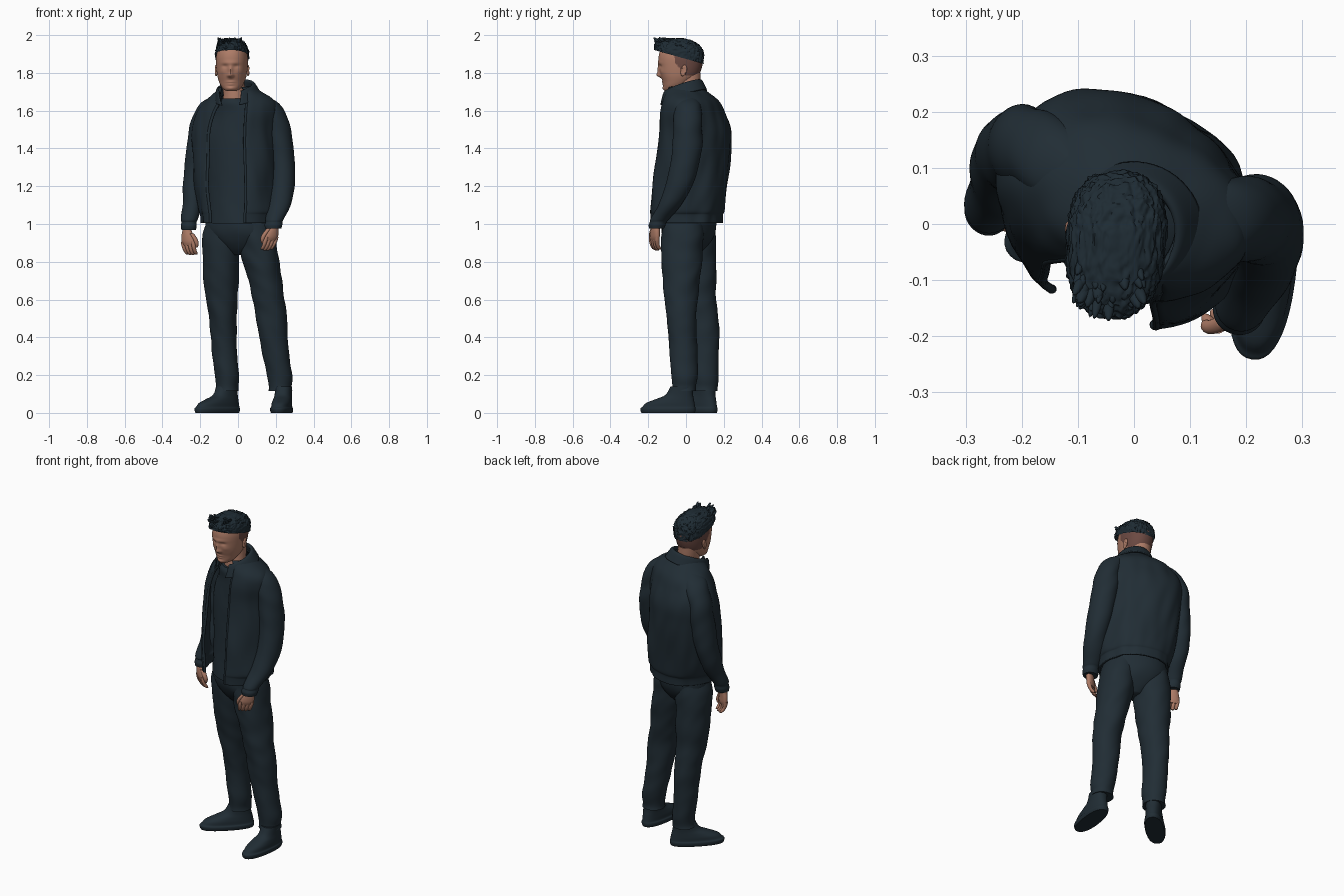
import bpy, bmesh, math, random
from mathutils import Vector, noise

if "Cube" in bpy.data.objects:
    bpy.data.objects.remove(bpy.data.objects["Cube"])

random.seed(4)
BODY = -25  # the body is turned, degrees about z


def material(name, rgb):
    m = bpy.data.materials.new(name)
    m.diffuse_color = (*rgb, 1)
    m.use_nodes = True
    m.node_tree.nodes["Principled BSDF"].inputs["Base Color"].default_value = m.diffuse_color
    return m


CLOTH = material("dark slate cloth", (0.015, 0.026, 0.035))
HAIR = material("dark hair", (0.013, 0.024, 0.033))
SKIN = material("skin", (0.42, 0.2, 0.135))
STUBBLE = material("short cropped hair", (0.15, 0.068, 0.055))


def finish(name, bm, mats, recalc=True):
    if recalc:
        bmesh.ops.recalc_face_normals(bm, faces=bm.faces[:])
    me = bpy.data.meshes.new(name)
    bm.to_mesh(me)
    bm.free()
    ob = bpy.data.objects.new(name, me)
    bpy.context.collection.objects.link(ob)
    for m in mats:
        me.materials.append(m)
    return ob


def smooth_rings(rings, steps):
    """Catmull-Rom interpolation between the given rings."""
    out = []
    for i in range(len(rings) - 1):
        p = [rings[max(0, min(len(rings) - 1, i + k))] for k in (-1, 0, 1, 2)]
        for s in range(steps):
            t = s / steps
            out.append([0.5 * (2 * b + (c - a) * t + (2 * a - 5 * b + 4 * c - d) * t * t
                               + (3 * b - a - 3 * c + d) * t ** 3) for a, b, c, d in zip(*p)])
    return out + [list(rings[-1])]


def loft(name, rings, mat, rot=0, n=40, steps=6, power=1.0, folds=0.0, freq=(9, 9, 11),
         shape=None, tilt=0.0, rule=None, thick=0.0):
    """Skin level rings (x, y, z, rx, ry[, left gap, right gap]) turned by rot."""
    bm = bmesh.new()
    ca, sa = math.cos(math.radians(rot)), math.sin(math.radians(rot))
    is_open = len(rings[0]) > 5
    grid = []
    for r in smooth_rings(rings, steps):
        x, y, z, rx, ry = r[:5]
        row = []
        for j in range(n):
            if is_open:
                f = math.radians(r[6] + (360 - r[5] - r[6]) * j / (n - 1))
            else:
                f = math.tau * j / n
            s, c = math.sin(f), -math.cos(f)
            u = rx * math.copysign(abs(s) ** power, s)
            v = ry * math.copysign(abs(c) ** power, c)
            w = z + tilt * v
            if folds:
                k = 1 + folds * noise.noise(Vector(((x + u) * freq[0], (y + v) * freq[1], w * freq[2] + u * 9)))
                u, v = u * k, v * k
            if shape:
                u, v, w = shape(u, v, w)
            row.append(bm.verts.new((x + u * ca - v * sa, y + u * sa + v * ca, w)))
        grid.append(row)
    for a, b in zip(grid, grid[1:]):
        for j in range(n - 1 if is_open else n):
            k = (j + 1) % n
            bm.faces.new((a[j], a[k], b[k], b[j]))
    if not is_open:
        bm.faces.new(grid[0][::-1])
        bm.faces.new(grid[-1])
    if rule:
        for f in bm.faces:
            f.material_index = rule(f.calc_center_median())
    ob = finish(name, bm, mat if isinstance(mat, list) else [mat], not is_open)
    if thick:
        m = ob.modifiers.new("thickness", 'SOLIDIFY')
        m.thickness, m.offset = thick, 0
    return ob


# trousers
loft("trouser_hips", [(.01, .01, .835, .05, .05), (.01, .01, .87, .11, .085), (.005, .012, .92, .165, .118),
                      (0, .015, .98, .18, .135), (0, .02, 1.08, .17, .135)], CLOTH, BODY, folds=.03)
loft("trouser_leg_right", [(-.058, .1, .115, .064, .068), (-.058, .1, .14, .06, .067), (-.06, .1, .2, .064, .071),
                           (-.073, .1, .35, .067, .077), (-.08, .085, .5, .074, .085), (-.087, .065, .65, .088, .095),
                           (-.09, .05, .82, .099, .106), (-.085, .045, .95, .098, .112), (-.07, .04, 1.06, .08, .1)],
     CLOTH, n=48, steps=10, folds=.09)
loft("trouser_leg_left", [(.225, -.01, .115, .066, .066), (.224, -.01, .14, .062, .064), (.22, -.01, .2, .067, .068),
                          (.195, -.015, .35, .074, .074), (.178, -.025, .5, .08, .08), (.153, -.025, .65, .086, .092),
                          (.118, -.022, .82, .099, .108), (.1, -.02, .95, .096, .112), (.08, -.01, 1.06, .08, .1)],
     CLOTH, n=48, steps=10, folds=.09)


# shoes: (shift towards heel, height, half width, half length) per ring
def shoe(name, cx, cy, rot, size):
    dx, dy = -math.sin(math.radians(rot)), math.cos(math.radians(rot))
    prof = [(0, 0, .052, .97), (0, .012, .056, 1), (0, .024, .056, 1), (.004, .032, .051, .96),
            (.012, .052, .05, .88), (.035, .072, .047, .70), (.06, .095, .044, .50), (.072, .14, .044, .40)]
    loft(name, [(cx + dx * s, cy + dy * s, z, w, l * size) for s, z, w, l in prof],
         CLOTH, rot, steps=4, power=.85)


shoe("shoe_right", -.11, .05, -46, .153)
shoe("shoe_left", .231, -.095, -8, .147)

# shirt and open jacket
loft("shirt", [(0, 0, 1.0, .165, .135), (0, .02, 1.2, .17, .138), (-.01, .035, 1.45, .175, .135),
               (0, .02, 1.58, .15, .11), (-.01, 0, 1.64, .1, .09), (-.015, -.005, 1.664, .072, .073)],
     CLOTH, BODY, folds=.03)
jacket = loft("jacket_body", [
    (0, 0, 1.005, .19, .184, 25, 35), (0, 0, 1.05, .192, .186, 25, 35), (0, .006, 1.08, .203, .19, 24, 35),
    (-.01, .022, 1.2, .212, .187, 22, 36), (-.02, .043, 1.4, .225, .174, 18, 34), (-.02, .05, 1.5, .228, .166, 17, 33),
    (-.005, .036, 1.59, .214, .146, 18, 30), (.01, .025, 1.65, .183, .124, 19, 29),
    (.002, .005, 1.695, .122, .098, 32, 40), (-.012, -.005, 1.722, .088, .083, 40, 45)],
    CLOTH, BODY, n=72, steps=7, power=.95, folds=.06, freq=(14, 14, 5), thick=.012)

# rolled front edges of the jacket
for side, col in (("left", 0), ("right", 71)):
    cu = bpy.data.curves.new("jacket_edge_" + side, 'CURVE')
    cu.dimensions, cu.bevel_depth, cu.use_fill_caps = '3D', .008, True
    pts = [jacket.data.vertices[i].co for i in range(col, 72 * 50, 72)]
    sp = cu.splines.new('POLY')
    sp.points.add(len(pts) - 1)
    for p, co in zip(sp.points, pts):
        p.co = (*co, 1)
    cu.materials.append(CLOTH)
    bpy.context.collection.objects.link(bpy.data.objects.new(cu.name, cu))

loft("collar", [(0, -.005, 1.675, .1, .092, 38, 42), (-.014, -.018, 1.722, .09, .094, 42, 46),
                (-.012, -.018, 1.72, .1, .104, 36, 42), (0, -.012, 1.668, .12, .12, 20, 28)],
     CLOTH, BODY, n=48, tilt=.36, thick=.008)

# sleeves with cuffs
loft("sleeve_right", [(-.262, .022, .968, .040, .040), (-.26, .025, .99, .044, .045), (-.258, .03, 1.01, .042, .043),
                      (-.255, .035, 1.03, .047, .05), (-.24, .075, 1.12, .054, .06), (-.225, .116, 1.25, .06, .07),
                      (-.21, .13, 1.38, .063, .075), (-.193, .135, 1.5, .066, .077), (-.168, .128, 1.58, .066, .075),
                      (-.135, .105, 1.64, .06, .062), (-.105, .085, 1.675, .03, .035)],
     CLOTH, n=40, steps=7, folds=.1)
loft("sleeve_left", [(.186, -.155, .975, .043, .040), (.187, -.152, .995, .048, .045), (.19, -.146, 1.012, .046, .044),
                     (.195, -.136, 1.03, .051, .05), (.225, -.075, 1.12, .062, .064), (.237, -.022, 1.25, .068, .074),
                     (.228, .005, 1.38, .069, .077), (.21, .01, 1.5, .07, .078), (.187, .01, 1.58, .068, .075),
                     (.155, .01, 1.64, .06, .065), (.12, .01, 1.678, .03, .035)],
     CLOTH, n=40, steps=7, folds=.1)


# hands: u across the palm, v towards the palm side, h down from the wrist
def hand(side, wrist, rot, t, lean):
    ca, sa = math.cos(math.radians(rot)), math.sin(math.radians(rot))

    def ring(u, v, h, rx, ry):
        return (wrist[0] + u * ca - v * sa + lean[0] * h, wrist[1] + u * sa + v * ca + lean[1] * h,
                wrist[2] - h, rx, ry)

    def part(name, pts):
        loft(name + "_" + side, [ring(*p) for p in pts][::-1], SKIN, rot, n=16, steps=4)

    part("palm", [(0, 0, -.03, .024, .02), (0, 0, 0, .026, .02), (0, 0, .03, .036, .02),
                  (0, .002, .06, .041, .019), (0, .004, .08, .038, .013)])
    for i in range(4):
        u, d = -.031 + .0205 * i, .004 * (i in (1, 2))
        part("finger_%d" % i, [(u, 0, .06, .011, .013), (u, .002, .08, .0115, .012), (u * .95, .008, .1 + d, .0105, .011),
                               (u * .9, .02, .118 + d, .0095, .011), (u * .9, .026, .126 + d, .005, .006)])
    part("thumb", [(t * .026, 0, .015, .012, .014), (t * .042, .004, .045, .013, .013),
                   (t * .045, .01, .07, .011, .012), (t * .04, .014, .09, .005, .006)])


hand("right", (-.27, .022, .965), -30, 1, (.1, -.12))
hand("left", (.188, -.16, .99), 30, -1, (-.2, -.12))

# neck and sculpted head
loft("neck", [(-.015, .005, 1.6, .075, .07), (-.018, .0, 1.68, .06, .062), (-.025, .01, 1.74, .06, .066),
              (-.03, .012, 1.80, .06, .066)], SKIN)
# face bumps: x, z, width, height, depth
FACE = [(0, 1.788, .013, .013, .019), (0, 1.815, .011, .022, .012), (0, 1.853, .045, .011, .005),
        (0, 1.752, .022, .006, .005), (0, 1.739, .018, .005, .005), (0, 1.718, .022, .011, .009)]
for s in (-1, 1):
    FACE += [(s * .031, 1.836, .015, .009, -.007), (s * .012, 1.785, .007, .007, .005),
             (s * .045, 1.806, .016, .014, .003)]


def face(u, v, z):
    if v < -.02:
        v -= sum(d * math.exp(-((u - x) / a) ** 2 - ((z - h) / b) ** 2) for x, h, a, b, d in FACE)
    return u, v, z


def head_colour(c):
    return 1 if c.y > -.06 and 1.785 + max(0, -c.y) * 1.2 < c.z else 0


loft("head", [(-.035, -.085, 1.703, .02, .025), (-.035, -.072, 1.712, .04, .042), (-.034, -.058, 1.73, .056, .06),
              (-.033, -.043, 1.755, .068, .08), (-.032, -.033, 1.79, .078, .102), (-.032, -.028, 1.84, .084, .115),
              (-.032, -.028, 1.885, .084, .117), (-.032, -.035, 1.92, .072, .098), (-.032, -.04, 1.945, .04, .06)],
     [SKIN, STUBBLE], -4, n=110, steps=9, power=.93, shape=face, rule=head_colour)

# ears
for side, x, tip in (("right", -.116, -1), ("left", .053, 1)):
    bm = bmesh.new()
    bmesh.ops.create_uvsphere(bm, u_segments=20, v_segments=14, radius=1)
    for v in bm.verts:
        dent = .5 if v.co.x * tip > .3 and v.co.yz.length < .6 else 1
        v.co = (x + v.co.x * .009 * dent, -.012 + v.co.y * .016 + v.co.z * .005, 1.812 + v.co.z * .03)
    finish("ear_" + side, bm, [SKIN])

# hair: lumpy cap cut along a sloping hairline, with tufts over the forehead
bm = bmesh.new()
bmesh.ops.create_icosphere(bm, subdivisions=6, radius=1)
for v in bm.verts:
    d = v.co.copy()
    p = Vector([math.copysign(abs(a) ** .78, a) for a in d])
    lump = 1 + .04 * noise.noise(d * 7) + .045 * noise.noise(d * 14)
    x, y, z = p.x * .089 * lump, p.y * .124 * lump, p.z * .1 * lump
    if y > 0:
        z -= .12 * y * max(0, p.z)
    y -= .03 * max(0, -d.y) * max(0, d.z) * 2
    v.co = (-.032 + x + .05 * y, -.031 + y, 1.884 + z)
bmesh.ops.bisect_plane(bm, geom=bm.verts[:] + bm.edges[:] + bm.faces[:], plane_co=(0, -.15, 1.916),
                       plane_no=(0, .27, .96), clear_inner=True)
finish("hair_cap", bm, [HAIR], False)

bm = bmesh.new()
for i in range(50):
    made = bmesh.ops.create_icosphere(bm, subdivisions=2, radius=1)["verts"]
    a = random.uniform(-1, 1)
    c = Vector((-.042 + a * .06, random.uniform(-.162, -.1) + .035 * a * a, random.uniform(1.945, 1.975)))
    out = Vector((a * .4, -.8, random.uniform(.1, .8))).normalized()
    q = out.to_track_quat('Z', 'Y')
    w = random.uniform(.006, .009)
    for v in made:
        v.co = c + q @ Vector((v.co.x * w * (1.2 - v.co.z * .4), v.co.y * w, v.co.z * .022))
finish("hair_tufts", bm, [HAIR])

# smooth shading on every mesh part
bpy.ops.object.select_all(action='DESELECT')
for ob in bpy.context.collection.objects:
    if ob.type == 'MESH':
        ob.select_set(True)
        bpy.context.view_layer.objects.active = ob
bpy.ops.object.shade_smooth_by_angle(angle=math.radians(50))
